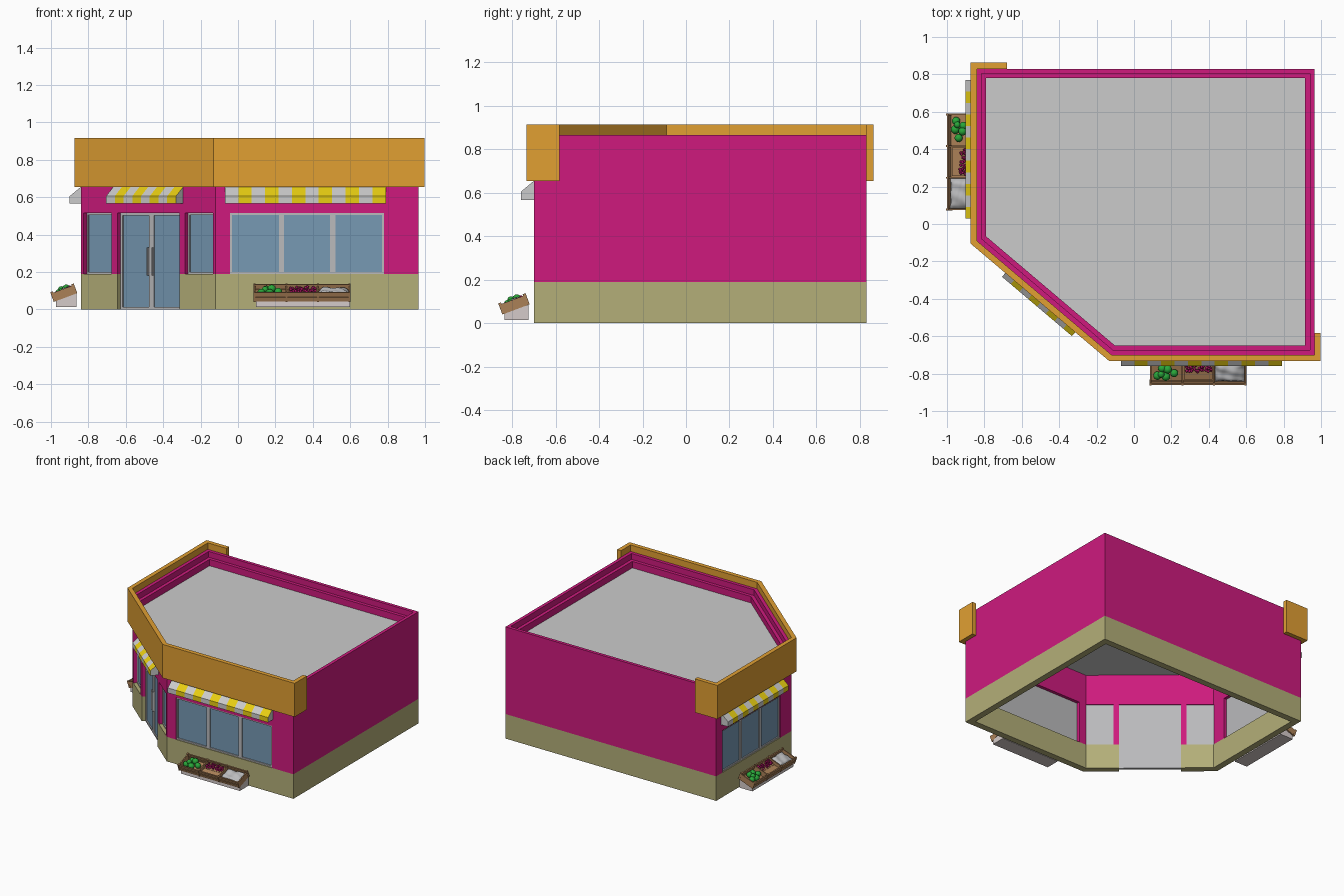
import bpy, bmesh, math, random
from mathutils import Matrix, Vector

if "Cube" in bpy.data.objects:
    bpy.data.objects.remove(bpy.data.objects["Cube"])

random.seed(4)


def mat(name, r, g, b):
    m = bpy.data.materials.new(name)
    m.diffuse_color = [(c / 255) ** 2.2 for c in (r, g, b)] + [1]
    m.use_nodes = True
    m.node_tree.nodes["Principled BSDF"].inputs["Base Color"].default_value = m.diffuse_color
    return m


PINK = mat("pink_wall", 205, 32, 125)
OLIVE = mat("olive_base", 178, 173, 120)
ORANGE = mat("orange_fascia", 224, 158, 54)
GLASS = mat("blue_glass", 118, 152, 178)
FRAME = mat("frame_grey", 185, 185, 187)
CLOTH = mat("awning_grey", 195, 195, 192)
YELLOW = mat("awning_yellow", 232, 205, 25)
WOOD = mat("wood", 170, 128, 88)
STAND = mat("stand", 212, 202, 200)
GREEN = mat("cabbage_green", 45, 165, 60)
BERRY = mat("berry", 165, 25, 95)


def finish(name, bm, M=None, *mats):
    bmesh.ops.recalc_face_normals(bm, faces=bm.faces[:])
    me = bpy.data.meshes.new(name)
    bm.to_mesh(me)
    bm.free()
    if M:
        me.transform(M)
    for m in mats:
        if m:
            me.materials.append(m)
    ob = bpy.data.objects.new(name, me)
    bpy.context.collection.objects.link(ob)
    return ob


def box(name, x0, x1, y0, y1, z0, z1, M=None, m=None):
    bm = bmesh.new()
    T = Matrix.Translation(((x0 + x1) / 2, (y0 + y1) / 2, (z0 + z1) / 2))
    bmesh.ops.create_cube(bm, size=1, matrix=T @ Matrix.Diagonal((x1 - x0, y1 - y0, z1 - z0, 1)))
    return finish(name, bm, M, m)


def inset(poly, d):
    """Mitred inset of a counter-clockwise polygon."""
    out = []
    for i, p in enumerate(poly):
        p, a, b = Vector(p), Vector(poly[i - 1]), Vector(poly[(i + 1) % len(poly)])
        e, f = (p - a).normalized(), (b - p).normalized()
        n, k = Vector((-e.y, e.x)), Vector((-f.y, f.x))
        out.append(tuple(p + (n + k) * d / (1 + n.dot(k))))
    return out


def strip(name, outer, inner, z0, z1, m, closed=True):
    """Wall of rectangular section between two matching outlines."""
    bm = bmesh.new()
    rows = [[bm.verts.new((*o, z0)), bm.verts.new((*o, z1)), bm.verts.new((*i, z1)), bm.verts.new((*i, z0))]
            for o, i in zip(outer, inner)]
    pairs = list(zip(rows, rows[1:] + rows[:1])) if closed else list(zip(rows, rows[1:]))
    for a, b in pairs:
        for k in range(4):
            bm.faces.new((a[k], b[k], b[(k + 1) % 4], a[(k + 1) % 4]))
    if not closed:
        bm.faces.new(rows[0])
        bm.faces.new(rows[-1])
    return finish(name, bm, None, m)


# Footprint and shell
foot = [(-.84, -.09), (-.12, -.70), (.965, -.70), (.965, .83), (-.84, .83)]
inner, mid, out = inset(foot, .05), inset(foot, .025), inset(foot, -.033)
base = strip("wall_base", foot, inner, 0, .19, OLIVE)
wall = strip("upper_wall", foot, inner, .19, .82, PINK)
strip("parapet_rim", foot, mid, .82, .865, PINK)

# Roof slab
bm = bmesh.new()
f = bm.faces.new([bm.verts.new((*p, .755)) for p in inner])
r = bmesh.ops.extrude_face_region(bm, geom=[f])
bmesh.ops.translate(bm, vec=(0, 0, .015), verts=[v for v in r["geom"] if isinstance(v, bmesh.types.BMVert)])
finish("roof", bm)

# Fascia wrapping the three shop sides and a little round each end
strip("fascia", [(-.68, out[4][1]), out[4], out[0], out[1], out[2], (out[2][0], -.583)],
      [(-.68, .83), foot[4], foot[0], foot[1], foot[2], (.965, -.583)], .655, .915, ORANGE, False)


# Wall frames: x along the wall, y inward, z up
def wall_frame(a, b):
    return Matrix.Translation((*a, 0)) @ Matrix.Rotation(math.atan2(b[1] - a[1], b[0] - a[0]), 4, 'Z')


FRONT = wall_frame(foot[1], foot[2])
CORNER = wall_frame(foot[0], foot[1])
LEFT = wall_frame(foot[4], foot[0])


def cut(target, cutter):
    md = target.modifiers.new("opening", 'BOOLEAN')
    md.operation, md.solver, md.object = 'DIFFERENCE', 'EXACT', cutter
    bpy.context.view_layer.objects.active = target
    bpy.ops.object.modifier_apply(modifier=md.name)


def glazing(name, M, u0, u1, z0, z1, panes, bar, edge, depth):
    """Cut an opening and fill it with a frame, bars and glass."""
    c = box("cutter", u0, u1, -.03, .055, z0 - .02, z1, M)
    c.hide_render = True
    cut(wall, c)
    if z0 < .1:
        cut(base, c)
    bpy.data.objects.remove(c)
    box(name + "_backing", u0, u1, depth + .012, depth + .02, z0, z1, M, FRAME)
    box(name + "_glass", u0 + edge / 2, u1 - edge / 2, depth + .008, depth + .012, z0 + edge / 2, z1 - edge / 2, M, GLASS)
    for a, b in ((z0, z0 + edge), (z1 - edge, z1)):
        box(name + "_rail", u0, u1, depth, depth + .014, a, b, M, FRAME)
    for i in range(panes + 1):
        w = edge if i in (0, panes) else bar
        c = u0 + (u1 - u0) * i / panes
        a = min(max(c - w / 2, u0), u1 - w)
        box(name + "_stile", a, a + w, depth, depth + .014, z0 + edge, z1 - edge, M, FRAME)


glazing("front_window", FRONT, .078, .90, .19, .515, 3, .028, .011, .006)
glazing("left_window", LEFT, .075, .785, .19, .515, 3, .026, .011, .006)
glazing("corner_window_a", CORNER, .02, .215, .19, .515, 1, .01, .01, .025)
glazing("corner_window_b", CORNER, .73, .925, .19, .515, 1, .01, .01, .025)
glazing("door", CORNER, .255, .69, 0, .515, 2, .034, .014, .025)
for u in (.452, .486):
    box("door_handle", u - .003, u + .003, .014, .026, .18, .33, CORNER, FRAME)


# Striped awnings
def prism(name, M, profile, u0, u1, n, mats, striped=False):
    bm = bmesh.new()
    rows = [[bm.verts.new((u0 + (u1 - u0) * i / n, y, z)) for y, z in profile] for i in range(n + 1)]
    for i in range(n):
        for k in range(len(profile)):
            j = (k + 1) % len(profile)
            f = bm.faces.new((rows[i][k], rows[i + 1][k], rows[i + 1][j], rows[i][j]))
            f.material_index = i % 2 if striped and k < 2 else 0
    bm.faces.new(rows[0])
    bm.faces.new(rows[-1])
    return finish(name, bm, M, *mats)


for name, M, a, b, n in (("front_awning", FRONT, .05, .91, 12), ("left_awning", LEFT, .06, .80, 12),
                         ("corner_awning", CORNER, .227, .717, 8)):
    prism(name, M, [(0, .655), (-.06, .605), (-.06, .567), (0, .567)], a, b, n, (CLOTH, YELLOW), True)


# Produce stands
def balls(name, M, m, spots, sub):
    bm = bmesh.new()
    for x, y, z, r in spots:
        bmesh.ops.create_icosphere(bm, subdivisions=sub, radius=r, matrix=Matrix.Translation((x, y, z)))
    for f in bm.faces:
        f.smooth = True
    finish(name, bm, M, m)


def stand(side, W, u0):
    L, D, H, t = .516, .128, .053, .008
    prism(side + "_stand", W, [(-.134, .014), (-.134, .045), (-.024, .085), (-.024, .014)], u0 + .01, u0 + L - .002, 1, (STAND,))
    M = W @ Matrix.Translation((u0, -.142, .041)) @ Matrix.Rotation(math.radians(20.5), 4, 'X')
    box(side + "_crate_floor", 0, L, 0, D, 0, t, M, WOOD)
    # slatted front and back
    for y in (0, D - t):
        for z in (0, .028):
            box(side + "_crate_slat", 0, L, y, y + t, z, z + .024, M, WOOD)
    # dividers with posts
    for i in range(4):
        x = (L - t) * i / 3
        box(side + "_crate_divider", x, x + t, t, D - t, t, H - .006, M, WOOD)
        for y in (-.003, D - t - .003):
            box(side + "_crate_post", x - .001, x + t + .001, y, y + t + .006, 0, H + .002, M, WOOD)
    # cabbages
    spots = [(.04, .045, .032, .023), (.085, .04, .032, .024), (.13, .06, .034, .022),
             (.065, .088, .036, .022), (.095, .085, .042, .023), (.06, .058, .048, .018)]
    balls(side + "_cabbages", M, GREEN, spots, 2)
    # berries heaped at the back of the middle crate, with a rail in front
    spots = [(random.uniform(.19, .328), random.uniform(.068, .11), random.uniform(.026, .046), .0085) for _ in range(48)]
    balls(side + "_berries", M, BERRY, spots, 1)
    box(side + "_berry_tray", .182, .334, .02, .06, .018, .026, M, WOOD)
    box(side + "_berry_bed", .182, .334, .06, .118, .008, .028, M, WOOD)
    # crumpled sack
    bm = bmesh.new()
    bmesh.ops.create_grid(bm, x_segments=16, y_segments=12, size=.5)
    for v in bm.verts:
        x, y = v.co.x, v.co.y
        edge = max(abs(x), abs(y)) * 2
        z = .046 - .025 * edge ** 6 + .006 * math.sin(9 * x + 5 * y) * math.cos(8 * y - 4 * x)
        v.co = (.427 + x * .158, .064 + y * .11, z)
    for f in bm.faces:
        f.smooth = True
    finish(side + "_sack", bm, M, FRAME)


stand("front", FRONT, .205)
stand("left", LEFT, .24)
